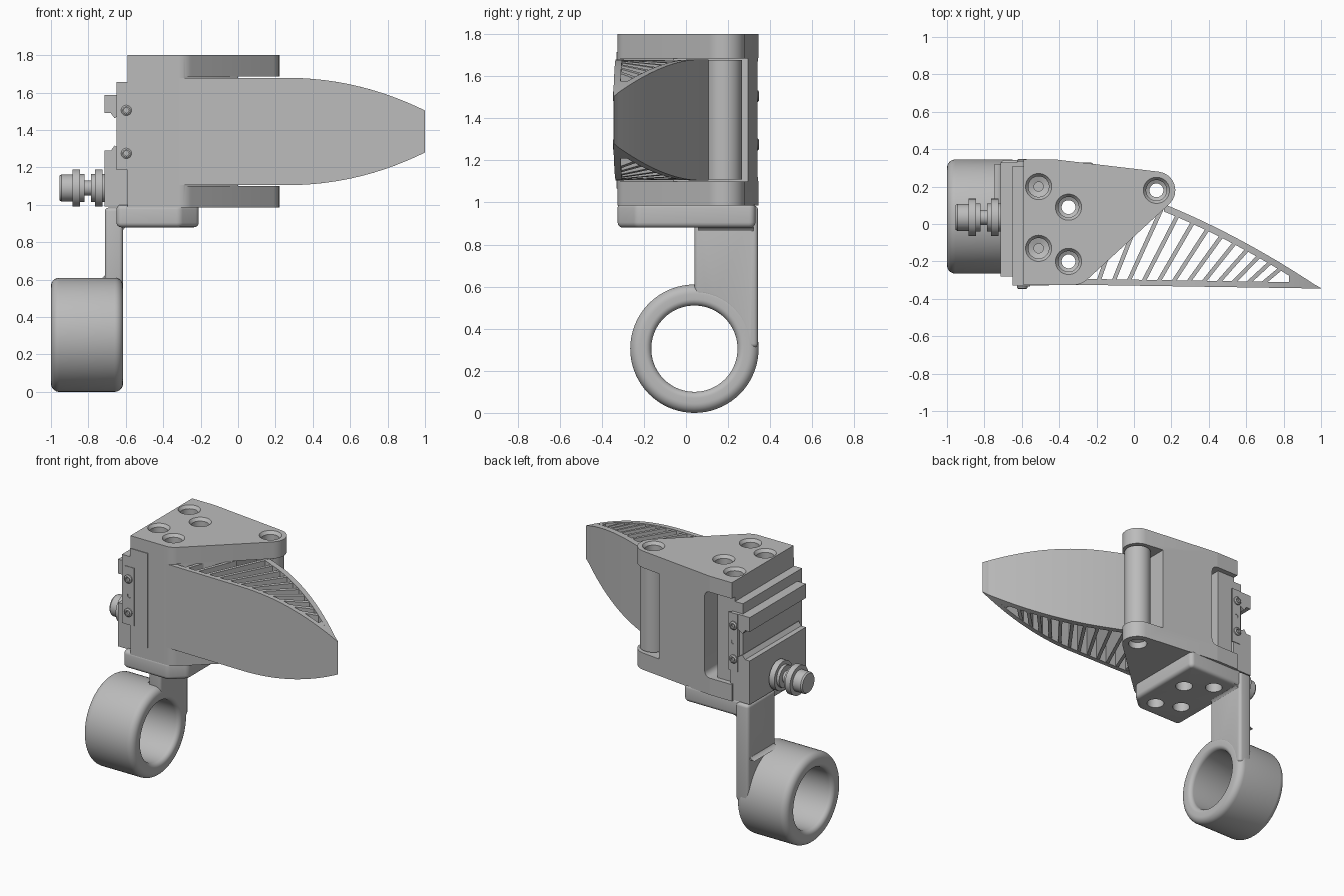
import bpy, bmesh, math
from mathutils import Vector

if "Cube" in bpy.data.objects:
    bpy.data.objects.remove(bpy.data.objects["Cube"], do_unlink=True)

grey = bpy.data.materials.new("machined grey")
grey.use_nodes = True
grey.diffuse_color = (0.5, 0.5, 0.5, 1)
grey.node_tree.nodes["Principled BSDF"].inputs["Base Color"].default_value = (0.5, 0.5, 0.5, 1)

AXES = {"z": lambda a, b, h: (a, b, h),
        "y": lambda a, b, h: (a, h, b),
        "x": lambda a, b, h: (h, a, b)}


def activate(ob):
    bpy.ops.object.select_all(action="DESELECT")
    ob.select_set(True)
    bpy.context.view_layer.objects.active = ob


def finish(name, bm):
    bmesh.ops.recalc_face_normals(bm, faces=bm.faces)
    me = bpy.data.meshes.new(name)
    bm.to_mesh(me)
    bm.free()
    me.materials.append(grey)
    ob = bpy.data.objects.new(name, me)
    bpy.context.collection.objects.link(ob)
    return ob


def smooth(ob):
    activate(ob)
    bpy.ops.object.shade_smooth_by_angle(angle=math.radians(32))


def apply(ob, mod):
    activate(ob)
    bpy.ops.object.modifier_apply(modifier=mod.name)


def bevel(ob, width):
    mod = ob.modifiers.new("bevel", "BEVEL")
    mod.width, mod.segments, mod.angle_limit = width, 4, math.radians(50)
    apply(ob, mod)


def cut(ob, cutters):
    for c in cutters:
        mod = ob.modifiers.new("cut", "BOOLEAN")
        mod.operation, mod.solver, mod.object = "DIFFERENCE", "EXACT", c
        apply(ob, mod)


def rounded(corners, steps=8):
    """Corners are (a, b) or (a, b, radius)."""
    out, n = [], len(corners)
    for i, c in enumerate(corners):
        p = Vector(c[:2])
        if len(c) == 2:
            out.append(p)
            continue
        u = (Vector(corners[i - 1][:2]) - p).normalized()
        v = (Vector(corners[(i + 1) % n][:2]) - p).normalized()
        half = u.angle(v) / 2
        mid = p + (u + v).normalized() * (c[2] / math.sin(half))
        a, b = (p + w * (c[2] / math.tan(half)) - mid for w in (u, v))
        total = a.angle(b)
        for k in range(steps + 1):
            t = k / steps
            out.append(mid + (a * math.sin((1 - t) * total) + b * math.sin(t * total)) / math.sin(total))
    return out


def prism(name, corners, lo, hi, axis="z"):
    bm = bmesh.new()
    pts = rounded(corners)
    rows = [[bm.verts.new(AXES[axis](p[0], p[1], h)) for p in pts] for h in (lo, hi)]
    bm.faces.new(rows[0])
    bm.faces.new(rows[1])
    for i in range(len(pts)):
        bm.faces.new((rows[0][i - 1], rows[0][i], rows[1][i], rows[1][i - 1]))
    return finish(name, bm)


def lathe(name, profile, centre, axis, closed=False, n=48):
    """Profile is (position along axis, radius), turned around the axis."""
    bm = bmesh.new()
    rows = []
    for h, r in profile:
        ring = [(centre[0] + r * math.cos(math.tau * k / n),
                 centre[1] + r * math.sin(math.tau * k / n)) for k in range(n)]
        rows.append([bm.verts.new(AXES[axis](a, b, h)) for a, b in ring])
    for i in range(0 if closed else 1, len(rows)):
        for k in range(n):
            bm.faces.new((rows[i - 1][k - 1], rows[i - 1][k], rows[i][k], rows[i][k - 1]))
    if not closed:
        bm.faces.new(rows[0])
        bm.faces.new(rows[-1])
    return finish(name, bm)


# Hole cutters: stepped from above, plain from below
HINGE = (0.12, 0.18)
THROUGH = [(-0.35, 0.09), (-0.35, -0.2)]
BLIND = [(-0.51, 0.2), (-0.51, -0.13)]
top_holes = [lathe("hole", [(0.8, 0.037), (1.73, 0.037), (1.74, 0.055), (1.78, 0.055), (1.82, 0.085)], c, "z")
             for c in THROUGH + [HINGE]]
top_holes += [lathe("hole", [(1.6, 0.025), (1.73, 0.025), (1.74, 0.055), (1.78, 0.055), (1.82, 0.085)], c, "z")
              for c in BLIND]
low_holes = [lathe("hole", [(0.8, 0.055), (0.95, 0.055), (0.96, 0.037), (1.1, 0.037)], c, "z")
             for c in THROUGH + BLIND]
hinge_low = lathe("hole", [(0.9, 0.06), (1.03, 0.06), (1.04, 0.03), (1.1, 0.03)], HINGE, "z")

# Yoke body with finger pocket and rear recess
body = prism("yoke_body", [(-0.59, -0.325), (-0.28, -0.325, 0.1), (0.349, 0.254, 0.1),
                           (-0.42, 0.345, 0.1), (-0.59, 0.345)], 0.985, 1.8)
pocket = prism("pocket", [(-0.31, -0.34), (0, -0.06), (0, 0.5), (0.5, 0.5), (0.5, -0.5), (-0.31, -0.5)],
               1.1, 1.685)
recess = prism("recess", [(-0.7, 1.1), (-0.38, 1.1, 0.04), (-0.38, 1.69, 0.04), (-0.7, 1.69)], 0.2, 0.5, "y")
cut(body, [pocket, recess] + top_holes + [hinge_low])
smooth(body)

# Mounting plate under the body
plate = prism("mounting_plate", [(-0.65, -0.325, 0.03), (-0.31, -0.325, 0.05), (-0.21, -0.235, 0.05),
                                 (-0.21, 0.33, 0.03), (-0.65, 0.33, 0.03)], 0.88, 1.0)
bevel(plate, 0.025)
cut(plate, low_holes)
smooth(plate)

# Strap down to the ring, ending on an arc inside the ring wall
arc = [(0.04 + 0.25 * math.sin(t), 0.31 + 0.25 * math.cos(t)) for t in (k * math.pi / 16 for k in range(9))]
strap = prism("ring_strap", arc + [(0.342, 0.31), (0.342, 0.985), (0.04, 0.985)], -0.712, -0.615, "x")
bevel(strap, 0.02)
smooth(strap)
ring = lathe("ring", rounded([(-1, 0.205, 0.03), (-0.615, 0.205, 0.03), (-0.615, 0.305, 0.045),
                              (-1, 0.305, 0.045)]), (0.04, 0.305), "x", closed=True, n=72)
smooth(ring)
# Fillets where the strap meets plate and ring
for name, x, z, sx, sz in (("plate_fillet", -0.62, 0.885, 1, -1), ("ring_fillet", -0.705, 0.605, -1, 1)):
    r = 0.04
    curve = [(x + sx * r * (1 - math.sin(t)), z + sz * r * (1 - math.cos(t)))
             for t in (k * math.pi / 12 for k in range(7))]
    smooth(prism(name, [(x, z)] + curve, 0.06, 0.32, "y"))

# Finger: two walls and slanted ribs, all tapering towards the tip
MID = 1.392


def half_height(x):
    return 0.287 - 0.17 * (max(0, x - 0.25) / 0.74) ** 2.1


def outer(x):
    return 0.09 - 0.42 * (x - 0.2) - 0.157 * (x - 0.2) ** 2


def inner(x):
    return -0.325 - 0.0155 * (x + 0.3)


def strip(name, side_a, side_b, trim=0.0):
    bm = bmesh.new()
    rows = [[bm.verts.new((x, y, MID + s * (half_height(x) - trim)))
             for (x, y), s in ((a, -1), (b, -1), (b, 1), (a, 1))] for a, b in zip(side_a, side_b)]
    for r, q in zip(rows, rows[1:]):
        for k in range(4):
            bm.faces.new((r[k - 1], r[k], q[k], q[k - 1]))
    bm.faces.new(rows[0])
    bm.faces.new(rows[-1])
    ob = finish(name, bm)
    smooth(ob)
    return ob


xs = [-0.33 + 1.33 * k / 40 for k in range(41)]
strip("finger_front_wall", [(x, inner(x)) for x in xs],
      [(x, min(inner(x) + 0.032, max(outer(x), inner(x) + 0.003))) for x in xs])
xs = [0.16 + 0.83 * k / 32 for k in range(33)]
strip("finger_curved_wall", [(x, outer(x)) for x in xs],
      [(x, max(outer(x) - 0.04, inner(x) + 0.001)) for x in xs])
xs = [0.83 + 0.14 * k / 8 for k in range(9)]
strip("finger_tip", [(x, inner(x) + 0.002) for x in xs], [(x, outer(x) - 0.002) for x in xs], 0.001)

RIBS = 13
for i in range(RIBS):
    f = i / (RIBS - 1)
    x0 = -0.27 + 0.95 * f
    y0 = inner(x0) + 0.015
    angle = math.radians(74 - 34 * f)
    d = Vector((math.cos(angle), math.sin(angle)))
    side = Vector((-d.y, d.x)) * 0.011
    end = Vector((x0, y0))
    while end.y < min(outer(end.x) - 0.015, 0.92 * (end.x + 0.28) - 0.29):
        end += d * 0.005
    start = Vector((x0, y0))
    strip("finger_rib_%d" % (i + 1), [start + side, end + side], [start - side, end - side], 0.002)

barrel = lathe("hinge_barrel", [(1.108, 0.037), (1.108, 0.085), (1.677, 0.085), (1.677, 0.037)],
               HINGE, "z", closed=True)
smooth(barrel)

# Side adapter with dovetail rails
prism("adapter_core", [(-0.65, 1.187), (-0.59, 1.187), (-0.59, 1.065), (-0.455, 1.065), (-0.455, 1.715),
                       (-0.59, 1.715), (-0.59, 1.658), (-0.65, 1.658)], -0.33, 0.31, "y")
low = [(-0.715, 0.99), (-0.715, 1.29), (-0.68, 1.29), (-0.66, 1.317), (-0.625, 1.295)]
high = [(-0.625, 1.485), (-0.66, 1.463), (-0.68, 1.49), (-0.715, 1.49), (-0.715, 1.588)]
prism("dovetail_rails", low + high + [(-0.57, 1.588), (-0.57, 0.99)], -0.28, 0.33, "y")

# End plates with screws on both ends of the adapter
for side, y in ((-1, -0.33), (1, 0.33)):
    name = "front" if side < 0 else "rear"
    end = prism(name + "_end_plate", [(-0.625, 1.19), (-0.556, 1.19), (-0.556, 1.588), (-0.625, 1.588)],
                y - 0.004, y + 0.004, "y")
    pin_hole = lathe("hole", [(y - 0.1, 0.014), (y + 0.1, 0.014)], (-0.592, 1.39), "y", n=20)
    cut(end, [pin_hole])
    bpy.data.objects.remove(pin_hole, do_unlink=True)
    for z in (1.275, 1.505):
        head = [(y, 0.028), (y + side * 0.012, 0.028), (y + side * 0.018, 0.02),
                (y + side * 0.018, 0.013), (y + side * 0.006, 0.013)]
        smooth(lathe(name + "_screw", head, (-0.597, z), "y", n=24))

# Flanged side connector
smooth(lathe("side_connector", [(-0.955, 0.065), (-0.945, 0.072), (-0.885, 0.072), (-0.885, 0.1), (-0.845, 0.1),
                                (-0.845, 0.075), (-0.82, 0.075), (-0.82, 0.04), (-0.785, 0.04), (-0.785, 0.075),
                                (-0.765, 0.075), (-0.765, 0.1), (-0.725, 0.1), (-0.725, 0.075), (-0.7, 0.075)],
             (0.035, 1.09), "x"))

for c in top_holes + low_holes + [hinge_low, pocket, recess]:
    bpy.data.objects.remove(c, do_unlink=True)
